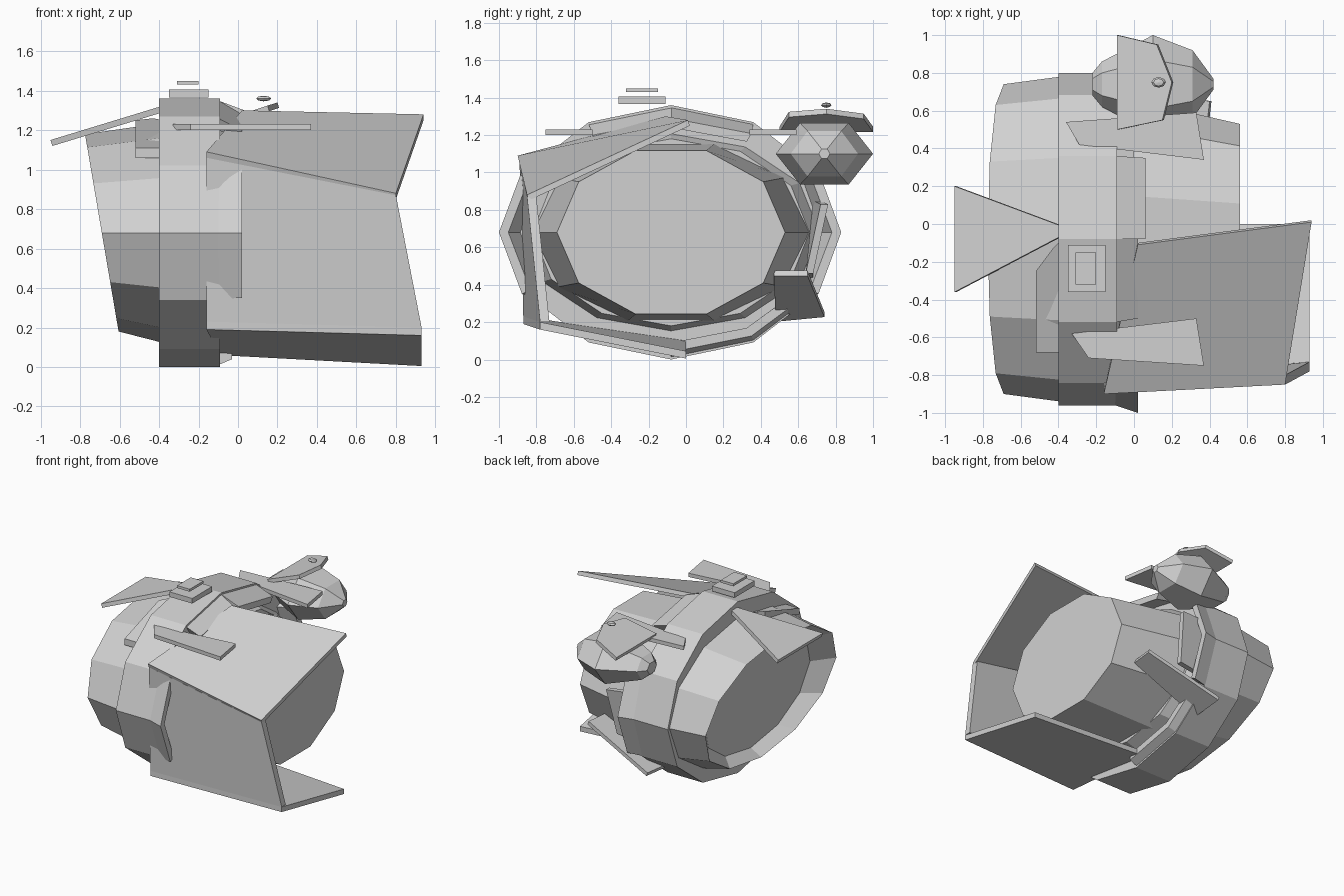
import bpy, bmesh, math
from mathutils import Vector

if "Cube" in bpy.data.objects:
    bpy.data.objects.remove(bpy.data.objects["Cube"])

grey = bpy.data.materials.new("light_grey")
grey.diffuse_color = (0.64, 0.64, 0.64, 1)
grey.use_nodes = True
grey.node_tree.nodes["Principled BSDF"].inputs["Base Color"].default_value = grey.diffuse_color
CY, CZ = -0.08, 0.68


def finish(name, bm):
    bmesh.ops.recalc_face_normals(bm, faces=bm.faces)
    me = bpy.data.meshes.new(name)
    bm.to_mesh(me)
    bm.free()
    me.materials.append(grey)
    ob = bpy.data.objects.new(name, me)
    bpy.context.collection.objects.link(ob)
    return ob


def plate(name, pts, off):
    """Polygon thickened along an offset vector."""
    bm = bmesh.new()
    face = bm.faces.new([bm.verts.new(p) for p in pts])
    new = bmesh.ops.extrude_face_region(bm, geom=[face], use_keep_orig=True)["geom"]
    bmesh.ops.translate(bm, vec=off, verts=[v for v in new if isinstance(v, bmesh.types.BMVert)])
    return finish(name, bm)


def loft(name, rings, n, cy=CY, cz=CZ):
    """Closed drum along x from (x, y radius, z radius, lean) rings."""
    bm = bmesh.new()
    loops = []
    for x, ry, rz, lean in rings:
        ang = [2 * math.pi * i / n for i in range(n)]
        loops.append([bm.verts.new((x - lean * rz * math.sin(a), cy + ry * math.cos(a),
                                    cz + rz * math.sin(a))) for a in ang])
    for a, b in zip(loops, loops[1:]):
        for i in range(n):
            j = (i + 1) % n
            bm.faces.new((a[i], a[j], b[j], b[i]))
    bm.faces.new(loops[0])
    bm.faces.new(loops[-1])
    return finish(name, bm)


def box(name, lo, hi):
    plate(name, [(lo[0], lo[1], hi[2]), (hi[0], lo[1], hi[2]), (hi[0], hi[1], hi[2]),
                 (lo[0], hi[1], hi[2])], (0, 0, lo[2] - hi[2]))


# Main body: central ring, leaning bowl-ended drum, tapered drum
loft("centre_ring", [(-0.40, 0.88, 0.68, 0), (-0.09, 0.88, 0.68, 0)], 12)
loft("left_drum", [(-0.57, 0.66, 0.45, 0.13), (-0.69, 0.82, 0.50, 0.17),
                   (-0.39, 0.86, 0.555, 0)], 12)
loft("right_base", [(-0.10, 0.80, 0.53, 0), (0.0, 0.74, 0.50, 0)], 12)
loft("right_drum", [(-0.10, 0.76, 0.50, 0), (0.56, 0.61, 0.46, 0)], 10)


# Flared collar strips beside the ring
def collar(name, a0, a1, x1, ry, rz):
    bm = bmesh.new()
    rows = []
    for k in range(a0, a1 + 1, 30):
        c, s = math.cos(math.radians(k)), math.sin(math.radians(k))
        rows.append([bm.verts.new((x, CY + a * c, CZ + b * s)) for x, a, b in
                     ((-0.10, 0.88, 0.67), (x1, ry, rz), (x1, ry - 0.05, rz - 0.05),
                      (-0.10, 0.80, 0.60))])
    for a, b in zip(rows, rows[1:]):
        for i in range(4):
            j = (i + 1) % 4
            bm.faces.new((a[i], a[j], b[j], b[i]))
    bm.faces.new(rows[0])
    bm.faces.new(rows[-1])
    finish(name, bm)


collar("collar_front", 150, 210, 0.02, 0.92, 0.66)
collar("collar_back", -30, 30, 0.02, 0.91, 0.66)
collar("collar_top", 60, 90, 0.06, 0.86, 0.61)
collar("collar_top_front", 90, 120, 0.02, 0.84, 0.60)
collar("collar_bottom", -90, -30, -0.03, 0.86, 0.64)

# Three large panels wrapping the front right side
plate("panel_top", [(-0.16, -0.90, 1.09), (0.80, -0.85, 0.88), (0.94, 0.01, 1.28),
                    (0.02, -0.11, 1.30)], (0, 0.01, -0.03))
plate("panel_front", [(-0.16, -0.89, 1.06), (0.80, -0.85, 0.87), (0.93, -0.78, 0.20),
                      (-0.16, -0.87, 0.23)], (0, 0.05, 0))
plate("panel_bottom", [(-0.16, -0.87, 0.23), (0.93, -0.78, 0.20), (0.93, 0.0, 0.045),
                       (-0.09, 0.0, 0.10)], (0, 0, -0.04))

# Small panels on the back: upright strip and slanted lower fin
plate("back_strip", [(-0.12, 0.68, 0.85), (0.17, 0.72, 0.83), (0.13, 0.64, 0.46),
                     (-0.12, 0.64, 0.42)], (0, 0.04, 0))
plate("back_lower_fin", [(-0.18, 0.74, 0.255), (-0.18, 0.48, 0.23), (0.38, 0.47, 0.475),
                         (0.40, 0.65, 0.475)], (0.01, 0, -0.028))

# Flat fins on top, front and back
plate("fin_front", [(-0.33, -0.58, 1.23), (-0.24, -0.71, 1.23), (0.37, -0.75, 1.23),
                    (0.33, -0.50, 1.23)], (0, 0, -0.03))
plate("fin_back", [(-0.36, 0.54, 1.23), (-0.29, 0.42, 1.23), (0.37, 0.34, 1.23),
                   (0.33, 0.59, 1.23)], (0, 0, -0.03))

# Tail plate and shoulder slab
plate("tail_plate", [(-0.95, 0.20, 1.15), (-0.95, -0.36, 1.15), (-0.36, -0.05, 1.33),
                     (-0.36, -0.02, 1.33)], (0.01, 0, -0.03))
plate("shoulder_slab", [(-0.52, -0.25, 1.25), (-0.52, -0.68, 1.11), (-0.38, -0.68, 1.11),
                        (-0.38, -0.08, 1.25), (-0.43, -0.13, 1.26)], (0, 0, -0.05))

# Stacked blocks above the ring
box("hatch_base", (-0.35, -0.36, 1.365), (-0.15, -0.11, 1.405))
box("hatch_lid", (-0.31, -0.32, 1.43), (-0.20, -0.15, 1.45))

# Faceted pod at the back with a tilted roof plate and a knob
loft("pod", [(-0.22, 0.06, 0.05, 0), (-0.17, 0.12, 0.10, 0), (0.10, 0.26, 0.19, 0),
             (0.31, 0.18, 0.14, 0), (0.42, 0.03, 0.03, 0)], 6, 0.74, 1.10)
plate("pod_roof", [(x, y, 1.245 + 0.33 * (x + 0.09)) for x, y in
                   ((-0.09, 0.50), (0.15, 0.55), (0.20, 0.75), (0.12, 0.95), (-0.09, 1.0))],
      (0.008, 0, -0.028))

knob = bmesh.new()
bmesh.ops.create_uvsphere(knob, u_segments=8, v_segments=4, radius=1)
for v in knob.verts:
    v.co = Vector((0.13 + v.co.x * 0.038, 0.75 + v.co.y * 0.028, 1.36 + v.co.z * 0.014))
finish("pod_knob", knob)
